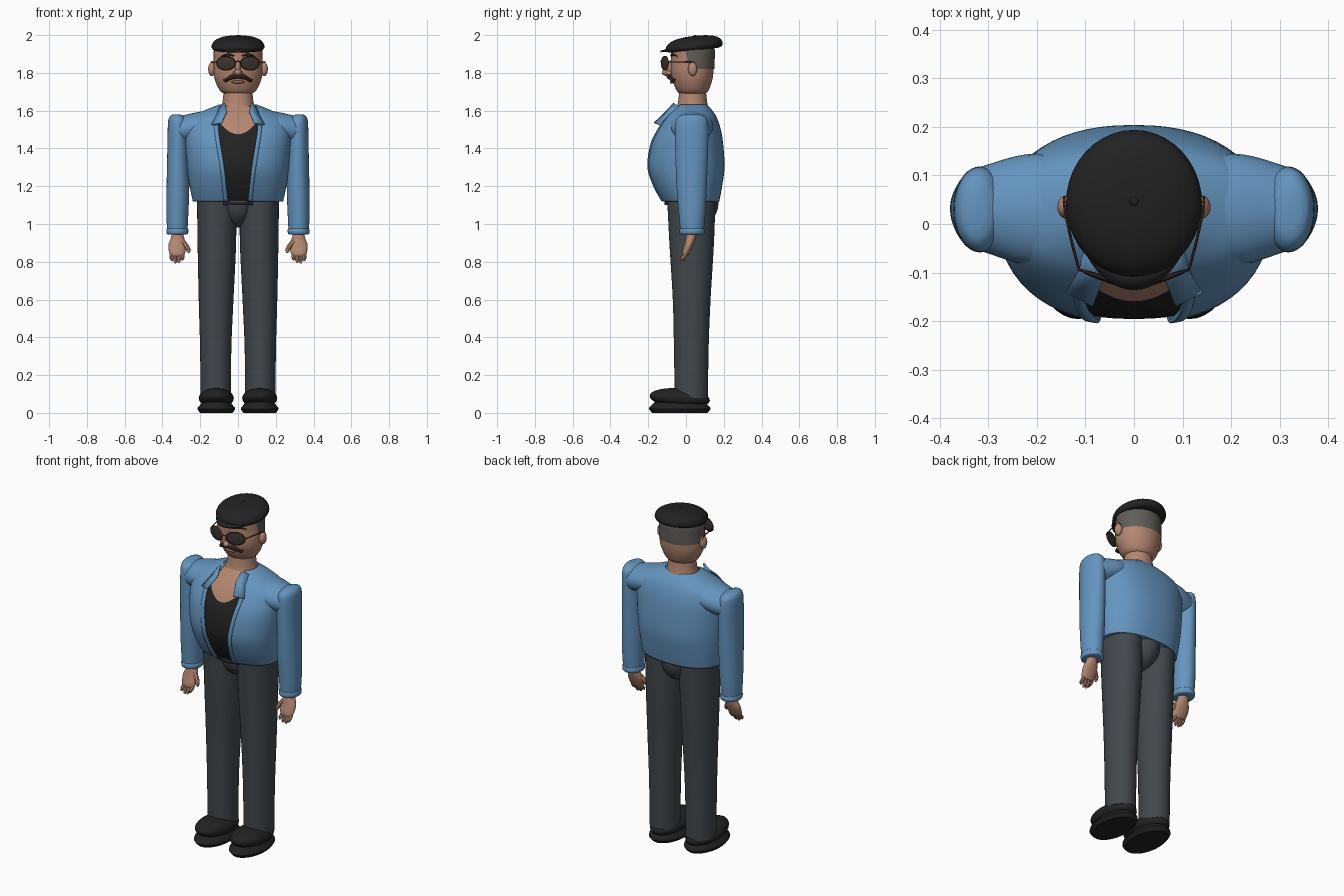
import bpy, bmesh, math
from mathutils import Vector, Euler, Matrix

old = bpy.data.objects.get("Cube")
if old:
    bpy.data.objects.remove(old)


def material(name, rgb):
    m = bpy.data.materials.new(name)
    m.use_nodes = True
    m.diffuse_color = (*rgb, 1)
    m.node_tree.nodes["Principled BSDF"].inputs["Base Color"].default_value = (*rgb, 1)
    return m


DENIM = material("denim blue", (0.13, 0.3, 0.52))
TROUSER = material("charcoal", (0.055, 0.064, 0.073))
BLACK = material("black", (0.016, 0.016, 0.016))
SKIN = material("skin", (0.46, 0.24, 0.165))
HAIR = material("grey stubble", (0.12, 0.11, 0.1))
LENS = material("smoky lens", (0.045, 0.034, 0.028))
BROWN = material("dark brown", (0.06, 0.03, 0.02))
LIP = material("lip", (0.32, 0.12, 0.09))


def finish(name, bm, mat, mirror=False, thick=0):
    bmesh.ops.recalc_face_normals(bm, faces=bm.faces)
    mesh = bpy.data.meshes.new(name)
    bm.to_mesh(mesh)
    bm.free()
    mesh.materials.append(mat)
    ob = bpy.data.objects.new(name, mesh)
    bpy.context.collection.objects.link(ob)
    if thick:
        mod = ob.modifiers.new("thickness", "SOLIDIFY")
        mod.thickness, mod.offset = thick, 0
    if mirror:
        ob.modifiers.new("mirror", "MIRROR")
    bpy.ops.object.select_all(action="DESELECT")
    bpy.context.view_layer.objects.active = ob
    ob.select_set(True)
    bpy.ops.object.shade_smooth_by_angle(angle=math.radians(40))
    return ob


def grid(name, rows, mat, closed=False, **kw):
    """Skin a list of point rows; closed rows become a capped tube."""
    bm = bmesh.new()
    vs = [[bm.verts.new(p) for p in row] for row in rows]
    n = len(vs[0])
    for a, b in zip(vs, vs[1:]):
        for i in range(n if closed else n - 1):
            j = (i + 1) % n
            bm.faces.new((a[i], a[j], b[j], b[i]))
    if closed:
        bm.faces.new(vs[0])
        bm.faces.new(vs[-1])
    return finish(name, bm, mat, **kw)


def smooth(rows, k=5):
    """Catmull-Rom resampling of a list of tuples."""
    out = []
    for i in range(len(rows) - 1):
        p0, p1, p2, p3 = (Vector(rows[min(max(i + d, 0), len(rows) - 1)]) for d in (-1, 0, 1, 2))
        for s in range(k):
            t = s / k
            out.append(p1 + 0.5 * t * (p2 - p0 + t * (2 * p0 - 5 * p1 + 4 * p2 - p3
                                                   + t * (3 * (p1 - p2) + p3 - p0))))
    return out + [Vector(rows[-1])]


def oval(t, cx, cy, rx, ry, n=2.0):
    s, c = math.sin(t), math.cos(t)
    return (cx + rx * math.copysign(abs(s) ** (2 / n), s),
            cy - ry * math.copysign(abs(c) ** (2 / n), c))


def loft(name, table, mat, n=2.0, k=5, segs=40, shear=0, **kw):
    """Stack ovals given as (z, cx, cy, rx, ry)."""
    rows = []
    for z, *o in smooth(table, k):
        pts = [oval(math.tau * i / segs, *o, n) for i in range(segs)]
        rows.append([(x, y, z + shear * y) for x, y in pts])
    return grid(name, rows, mat, closed=True, **kw)


def ball(name, loc, radii, mat, rot=(0, 0, 0), **kw):
    bm = bmesh.new()
    m = Matrix.LocRotScale(Vector(loc), Euler(rot), Vector(radii))
    bmesh.ops.create_uvsphere(bm, u_segments=28, v_segments=16, radius=1, matrix=m)
    return finish(name, bm, mat, **kw)


def tube(name, path, mat, segs=8, **kw):
    """Sweep a circle along points given as (x, y, z, radius)."""
    pts, rows = smooth(path, 4), []
    for i, p in enumerate(pts):
        d = (pts[min(i + 1, len(pts) - 1)] - pts[max(i - 1, 0)]).to_3d()
        q = d.to_track_quat("Z", "Y")
        rows.append([p.to_3d() + q @ Vector((math.cos(a), math.sin(a), 0)) * p[3]
                     for a in (math.tau * j / segs for j in range(segs))])
    return grid(name, rows, mat, closed=True, **kw)


# Legs, seat and shoes
loft("trouser_legs", [(1.14, .113, .028, .104, .128), (.9, .112, .03, .102, .118),
                      (.6, .116, .03, .092, .1), (.35, .118, .028, .083, .092),
                      (.08, .118, .028, .08, .088)], TROUSER, mirror=True)
ball("trouser_seat", (0, .037, 1.11), (.1, .135, .13), TROUSER)
ball("shoe_uppers", (.115, -.033, .078), (.093, .16, .052), BLACK, rot=(-.08, 0, 0), mirror=True)
loft("shoe_soles", [(0, .115, -.033, .085, .145), (.02, .115, -.033, .1, .163),
                    (.035, .115, -.033, .092, .155), (.06, .115, -.033, .07, .13)],
     BLACK, k=2, mirror=True)

# Torso surface shared by jacket, shirt and chest
TORSO = smooth([(1.12, 0, .025, .235, .147), (1.2, 0, .01, .252, .177), (1.3, 0, 0, .265, .2),
                (1.42, 0, .003, .275, .19), (1.5, 0, .015, .275, .165), (1.56, 0, .025, .25, .135),
                (1.6, 0, .03, .17, .105), (1.63, 0, .03, .095, .075)], 6)
OPENING = smooth([(1.12, .055), (1.3, .075), (1.5, .105), (1.56, .092), (1.63, .068)], 6)
ROUND = 2.3


def sample(table, z):
    for a, b in zip(table, table[1:]):
        if z <= b[0]:
            return a.lerp(b, (z - a[0]) / (b[0] - a[0]))[1:]
    return table[-1][1:]


def front(x, z, lift=0.0):
    cx, cy, rx, ry = sample(TORSO, z)
    return (x, cy - ry * (1 - min(abs(x) / rx, 1) ** ROUND) ** (1 / ROUND) - lift, z)


def panel(name, lo, hi, mat, lift):
    rows = []
    for j in range(31):
        row = []
        for i in range(21):
            s = i / 10 - 1
            z = lo(s) + (hi(s) - lo(s)) * j / 30
            row.append(front(s * (sample(OPENING, z)[0] + .008), z, lift))
        rows.append(row)
    grid(name, rows, mat)


def neckline(s):
    return 1.475 + .085 * s * s


jacket = []
for z, cx, cy, rx, ry in TORSO:
    edge = math.asin((sample(OPENING, z)[0] / rx) ** (ROUND / 2))
    jacket.append([(*oval(edge + (math.tau - 2 * edge) * i / 56, cx, cy, rx, ry, ROUND), z)
                   for i in range(57)])
grid("jacket_body", jacket, DENIM, thick=.008)
loft("jacket_hem", [(1.12, 0, .025, .232, .143), (1.135, 0, .023, .232, .143)], DENIM, n=ROUND, k=1)
panel("shirt_front", lambda s: 1.12, neckline, BLACK, -.005)
panel("bare_chest", neckline, lambda s: 1.625, SKIN, -.005)
loft("shirt_hem", [(1.1, 0, -.03, .112, .085), (1.125, 0, -.03, .112, .085)], BLACK, k=1)

# Raised edges along the jacket opening
strip = []
for j in range(31):
    z = 1.122 + .4 * j / 30
    w = sample(OPENING, z)[0]
    strip.append([front(w + d, z, .005) for d in (-.002, .009, .02)])
grid("jacket_plackets", strip, DENIM, mirror=True, thick=.008)

# Collar flaps
grid("collar_flaps", [[(.07, -.065, 1.64), (.06, -.105, 1.595), (.085, -.168, 1.535)],
                      [(.1, -.03, 1.615), (.11, -.09, 1.58), (.14, -.14, 1.525)]],
     DENIM, mirror=True, thick=.007)

# Shoulder yokes run sideways, sleeves hang down
yoke = []
for x, cy, ry, zc, rz in smooth([(.07, .03, .09, 1.55, .065), (.2, .03, .115, 1.52, .075),
                                 (.3, .031, .092, 1.5, .073), (.345, .031, .07, 1.5, .062),
                                 (.365, .031, .04, 1.5, .03)]):
    yoke.append([(x, *oval(math.tau * i / 32, cy, zc, ry, rz)) for i in range(32)])
grid("shoulder_yokes", yoke, DENIM, closed=True, mirror=True)
loft("sleeves", [(1.58, .325, .03, .02, .04), (1.568, .322, .03, .04, .07),
                 (1.53, .318, .03, .053, .087), (1.4, .318, .03, .056, .087),
                 (1.2, .318, .03, .06, .08), (1.05, .321, .032, .058, .07),
                 (.955, .321, .032, .053, .061)], DENIM, mirror=True)
loft("cuffs", [(.945, .321, .032, .05, .058), (.95, .321, .032, .057, .065),
               (.97, .321, .032, .058, .066), (.978, .321, .032, .053, .061)],
     DENIM, k=2, mirror=True)

# Hands
loft("palms", [(.96, .321, .03, .028, .028), (.93, .32, .026, .034, .026),
               (.89, .322, .015, .046, .024), (.85, .322, 0, .043, .02),
               (.83, .322, -.006, .034, .013)], SKIN, segs=24, mirror=True)
for i, tip in enumerate((.808, .795, .793, .805)):
    x = .294 + .019 * i
    tube("finger_%d" % (i + 1), [(x, .003, .86, .011), (x, -.008, .83, .011),
                                 (x, -.022, tip + .012, .01), (x, -.028, tip, .004)],
         SKIN, mirror=True)
tube("thumbs", [(.3, .015, .915, .014), (.275, .005, .885, .014), (.262, -.005, .86, .011),
                (.262, -.009, .847, .004)], SKIN, mirror=True)

# Neck and head
loft("neck", [(1.57, 0, .035, .135, .115), (1.6, 0, .035, .112, .1), (1.63, 0, .035, .085, .08),
              (1.73, 0, .035, .074, .068)], SKIN)
HEAD = [(1.683, 0, .035, .05, .05), (1.7, 0, .035, .09, .08), (1.75, 0, .034, .118, .102),
        (1.8, 0, .033, .129, .112), (1.87, 0, .035, .127, .114), (1.93, 0, .035, .123, .113),
        (1.96, 0, .035, .09, .09)]
loft("head", HEAD, SKIN)
hair = []
for j in range(11):
    z = 1.82 + .115 * j / 10
    cx, cy, rx, ry = sample(smooth(HEAD), z)
    start = 1.45 - .25 * j / 10
    hair.append([(*oval(start + (math.tau - 2 * start) * i / 36, cx, cy, rx + .003, ry + .003), z)
                 for i in range(37)])
grid("cropped_hair", hair, HAIR)
ball("ears", (.139, .035, 1.82), (.019, .024, .037), SKIN, mirror=True)
ball("nose_bridge", (0, -.085, 1.825), (.014, .024, .04), SKIN)
ball("nose_tip", (0, -.103, 1.802), (.019, .025, .018), SKIN)
ball("nostrils", (.016, -.092, 1.798), (.012, .016, .012), SKIN, mirror=True)

# Moustache, mouth and brows
tube("moustache", [(0, -.092, 1.778, .009), (.025, -.092, 1.78, .012), (.05, -.08, 1.77, .01),
                   (.068, -.066, 1.757, .007), (.074, -.058, 1.768, .002)], BROWN, mirror=True)
ball("lower_lip", (0, -.074, 1.752), (.034, .012, .009), LIP)
tube("eyebrows", [(.02, -.08, 1.89, .004), (.055, -.07, 1.897, .006), (.09, -.046, 1.888, .003)],
     BROWN, mirror=True)

# Sunglasses
turn = Matrix.Rotation(math.radians(20), 3, "Z")
centre = Vector((.063, -.112, 1.851))
ball("lenses", centre, (.052, .006, .036), LENS, rot=(0, 0, math.radians(20)), mirror=True)
rim = [centre + turn @ Vector((.053 * math.cos(a), 0, .037 * math.sin(a)))
       for a in (math.tau * i / 24 for i in range(25))]
tube("lens_rims", [(*p, .003) for p in rim], BROWN, segs=6, mirror=True)
tube("glasses_bridge", [(-.014, -.13, 1.858, .003), (0, -.132, 1.862, .003),
                        (.014, -.13, 1.858, .003)], BROWN)
tube("glasses_temples", [(.113, -.095, 1.857, .003), (.13, -.03, 1.858, .003),
                         (.143, .035, 1.857, .003), (.143, .055, 1.835, .003)],
     BROWN, mirror=True)

# Flat cap with brim, tilted down to the front
loft("cap_crown", [(1.916, 0, .042, .122, .125), (1.922, 0, .042, .135, .145),
                   (1.938, 0, .043, .14, .151), (1.962, 0, .045, .128, .138),
                   (1.98, 0, .047, .095, .105), (1.989, 0, .05, .05, .055),
                   (1.991, 0, .05, .008, .008)], BLACK, shear=.1)
ball("cap_button", (0, .047, 1.995), (.009, .009, .005), BLACK)
brim = []
for i in range(25):
    t = -1.25 + 2.5 * i / 24
    reach = .04 * math.cos(t * 1.2)
    drop = .012 * math.cos(t * 1.2)
    x, y = oval(t, 0, .03, .12, .125)
    x2, y2 = oval(t, 0, .03, .12 + reach * .3, .125 + reach)
    brim.append([(x, y, 1.925), (x2, y2, 1.925 - drop)])
grid("cap_brim", brim, BLACK, thick=.008)
